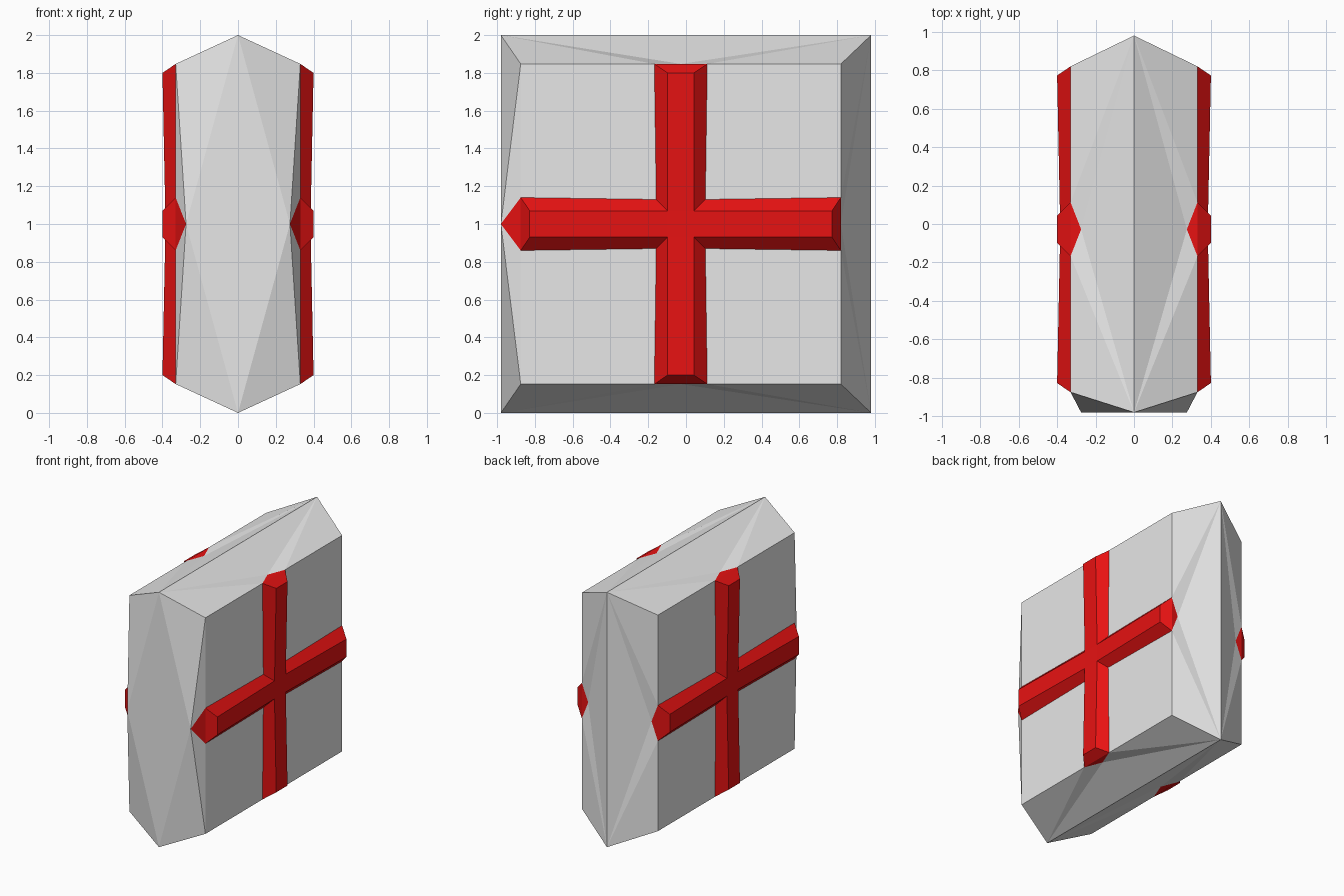
import bpy
import bmesh
from mathutils import Vector

cube = bpy.data.objects.get("Cube")
if cube:
    bpy.data.objects.remove(cube, do_unlink=True)

CENTRE_Y = -0.0275   # centre of the raised square sides
HALF = 0.8475        # half width of a square side
SIDE_X = 0.33        # where the sides lie


def material(name, rgb):
    mat = bpy.data.materials.new(name)
    mat.use_nodes = True
    mat.diffuse_color = (*rgb, 1)
    mat.node_tree.nodes["Principled BSDF"].inputs["Base Color"].default_value = (*rgb, 1)
    return mat


def build(name, polygons, mat):
    """Join loose polygons into one flat-shaded object."""
    bm = bmesh.new()
    for poly in polygons:
        bm.faces.new([bm.verts.new(p) for p in poly])
    bmesh.ops.remove_doubles(bm, verts=bm.verts, dist=0.0005)
    mesh = bpy.data.meshes.new(name)
    bm.to_mesh(mesh)
    bm.free()
    mesh.materials.append(mat)
    obj = bpy.data.objects.new(name, mesh)
    bpy.context.collection.objects.link(obj)
    return obj


grey = material("light_grey", (0.8, 0.8, 0.8))
red = material("red", (0.8, 0.006, 0.006))

body = []
for side, label in ((1, "left"), (-1, "right")):
    cross = []

    def add(target, *points):
        # the mirrored side needs the opposite winding
        target.append(points if side > 0 else points[::-1])

    def arm_frame(dy, dz):
        """Point at depth x, distance along the arm, offset across it."""
        return lambda x, along, across: Vector((
            side * x,
            CENTRE_Y + along * dy - across * dz,
            1 + along * dz + across * dy))

    hub = []
    # Arms in turn: back, top, front, bottom
    for dy, dz in ((1, 0), (0, 1), (-1, 0), (0, -1)):
        at = arm_frame(dy, dz)
        is_front = dy < 0

        # Base outline, inner corners and raised top of the arm
        base_a, base_b = at(SIDE_X, HALF, -0.14), at(SIDE_X, HALF, 0.14)
        in_a, in_b = at(SIDE_X, 0.13, -0.13), at(SIDE_X, 0.13, 0.13)
        top_a, top_b = at(0.4, 0.8, -0.07), at(0.4, 0.8, 0.07)
        hub_a, hub_b = at(0.385, 0.07, -0.07), at(0.385, 0.07, 0.07)
        tip = at(0.275, 0.9525 if is_front else HALF, 0)
        hub.append(hub_b)

        # Red arm
        add(cross, hub_a, top_a, top_b, hub_b)
        add(cross, in_a, base_a, top_a, hub_a)
        add(cross, hub_b, top_b, base_b, in_b)
        add(cross, top_a, base_a, base_b, top_b)
        add(cross, base_a, tip, base_b)

        # Quarter of the flat side
        corner_a, corner_b = at(SIDE_X, HALF, -HALF), at(SIDE_X, HALF, HALF)
        next_base = arm_frame(-dz, dy)(SIDE_X, HALF, -0.14)
        add(body, in_b, base_b, corner_b, next_base)

        # Sloped rim up to the central ridge
        ridge_a = Vector((0, 0.98 * (dy + dz), 1 + dz - dy))
        ridge_b = Vector((0, 0.98 * (dy - dz), 1 + dz + dy))
        add(body, ridge_a, ridge_b, tip)
        if is_front:
            add(body, ridge_a, tip, corner_a)
            add(body, corner_a, tip, base_a)
            add(body, tip, ridge_b, corner_b)
            add(body, tip, corner_b, base_b)
        else:
            add(body, ridge_a, base_a, corner_a)
            add(body, ridge_a, tip, base_a)
            add(body, tip, ridge_b, base_b)
            add(body, base_b, ridge_b, corner_b)

    add(cross, *hub)
    build(f"{label}_cross", cross, red)

shell = build("body", body, grey)

# Consistent outward faces on the body
bm = bmesh.new()
bm.from_mesh(shell.data)
bmesh.ops.recalc_face_normals(bm, faces=bm.faces)
bm.to_mesh(shell.data)
bm.free()
